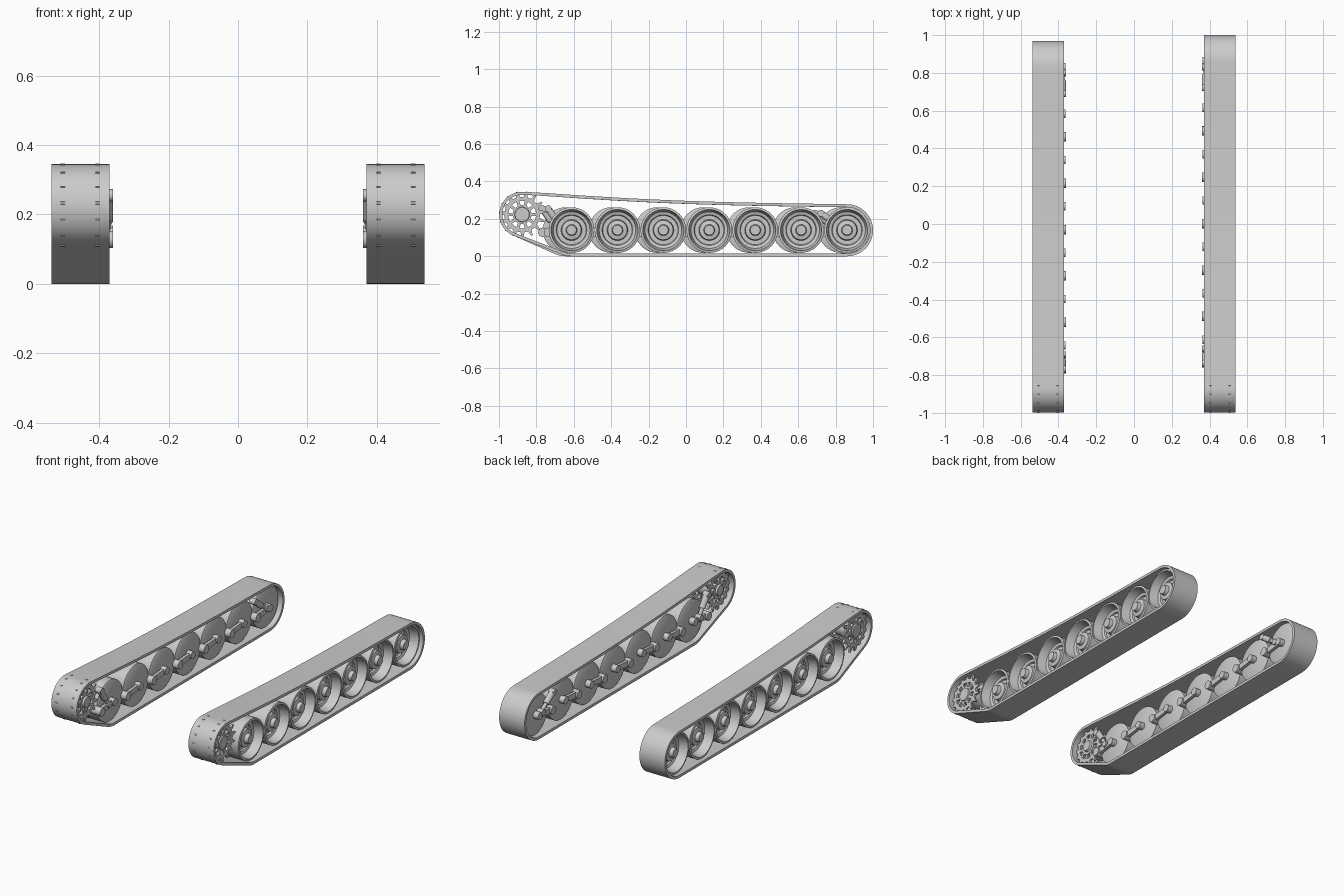
import bpy, bmesh, math
from mathutils import Vector, Matrix

if "Cube" in bpy.data.objects:
    bpy.data.objects.remove(bpy.data.objects["Cube"])

grey = bpy.data.materials.new("plain_grey")
grey.use_nodes = True
grey.diffuse_color = (0.6, 0.6, 0.6, 1)
grey.node_tree.nodes["Principled BSDF"].inputs["Base Color"].default_value = (0.6, 0.6, 0.6, 1)

SPACING, WHEELS = 0.2455, 7
WHEEL_Z, WHEEL_R = 0.14, 0.122
SPROCKET = Vector((-0.876, 0.223))
SPROCKET_R, TURN_R, BELT = 0.122, 0.139, 0.016


def finish(bm, name, angle=30):
    bmesh.ops.recalc_face_normals(bm, faces=bm.faces)
    mesh = bpy.data.meshes.new(name)
    bm.to_mesh(mesh)
    bm.free()
    obj = bpy.data.objects.new(name, mesh)
    mesh.materials.append(grey)
    bpy.context.collection.objects.link(obj)
    bpy.ops.object.select_all(action='DESELECT')
    obj.select_set(True)
    bpy.context.view_layer.objects.active = obj
    bpy.ops.object.shade_smooth_by_angle(angle=math.radians(angle))
    return obj


def lathe(bm, profile, side, y, z, steps=40):
    """Spin (radius, x) points about the axle at (y, z)."""
    verts = [bm.verts.new((side * x, y + r, z)) for r, x in profile]
    edges = [bm.edges.new(pair) for pair in zip(verts, verts[1:])]
    bmesh.ops.spin(bm, geom=verts + edges, cent=(0, y, z), axis=(1, 0, 0),
                   angle=math.tau, steps=steps, use_duplicate=False)
    bmesh.ops.remove_doubles(bm, verts=bm.verts, dist=0.0001)


def rod(bm, a, b, r, sides=16):
    """Capped cylinder between two points."""
    a, b = Vector(a), Vector(b)
    turn = (b - a).to_track_quat('Z', 'Y').to_matrix().to_4x4()
    bmesh.ops.create_cone(bm, cap_ends=True, segments=sides, radius1=r, radius2=r,
                          depth=(b - a).length,
                          matrix=Matrix.Translation((a + b) / 2) @ turn)


def prism(bm, outline, side, x0, x1):
    """Extrude a (y, z) outline across x."""
    face = bm.faces.new([bm.verts.new((side * x0, y, z)) for y, z in outline])
    out = bmesh.ops.extrude_face_region(bm, geom=[face])["geom"]
    bmesh.ops.translate(bm, vec=(side * (x1 - x0), 0, 0),
                        verts=[v for v in out if isinstance(v, bmesh.types.BMVert)])


def arc(c, r, a0, a1, n):
    angles = [a0 + (a1 - a0) * i / n for i in range(n + 1)]
    return [(c[0] + r * math.cos(a), c[1] + r * math.sin(a)) for a in angles]


def belt_path(first, last, inset):
    """Closed run around sprocket, sagging top, rear wheel and ground."""
    front, rear = Vector((first, TURN_R)), Vector((last, TURN_R))
    d = SPROCKET - front
    lean = math.atan2(d.y, d.x) + math.acos((TURN_R - SPROCKET_R) / d.length)
    path = arc(SPROCKET, SPROCKET_R - inset, lean, math.radians(86), 28)
    y0, z0 = SPROCKET.x + 0.03, SPROCKET.y + SPROCKET_R
    for i in range(1, 16):
        t = i / 16
        sag = 0.03 * math.sin(math.pi * t) * (1 - 0.3 * t)
        z = z0 + (2 * TURN_R - z0) * t - sag * 0.6
        path.append((y0 + (last - y0) * t, z - inset))
    path += arc(rear, TURN_R - inset, math.pi / 2, -math.pi / 2, 28)
    path += arc(front, TURN_R - inset, math.pi * 1.5, lean, 5)
    return path


def build_belt(side, tag, first, last):
    bm = bmesh.new()
    loops = []
    for inset, x in ((0, 0.37), (0, 0.538), (BELT, 0.538), (BELT, 0.37)):
        loops.append([bm.verts.new((side * x, y, z)) for y, z in belt_path(first, last, inset)])
    n = len(loops[0])
    for a, b in zip(loops, loops[1:] + loops[:1]):
        for i in range(n):
            j = (i + 1) % n
            bm.faces.new((a[i], a[j], b[j], b[i]))
    finish(bm, tag + "_track_belt")


def build_wheel(side, tag, number, y):
    # dished wheel with raised hub and axle cap
    bm = bmesh.new()
    lathe(bm, [(0, 0.395), (0.112, 0.395), (WHEEL_R, 0.40), (WHEEL_R, 0.515),
               (0.110, 0.518), (0.104, 0.49), (0.098, 0.465), (0.082, 0.46),
               (0.078, 0.45), (0.056, 0.45), (0.052, 0.485), (0.03, 0.49),
               (0.026, 0.512), (0, 0.512)], side, y, WHEEL_Z)
    finish(bm, f"{tag}_road_wheel_{number}")


def build_arm(side, tag, number, y):
    # swing arm: axle boss, pivot boss and a tapered bar joining them
    bm = bmesh.new()
    py, pz = y - 0.123, WHEEL_Z - 0.012
    rod(bm, (side * 0.362, y, WHEEL_Z), (side * 0.40, y, WHEEL_Z), 0.022)
    rod(bm, (side * 0.36, py, pz), (side * 0.42, py, pz), 0.025)
    prism(bm, [(y, WHEEL_Z + 0.014), (y, WHEEL_Z - 0.014),
               (py, pz - 0.018), (py, pz + 0.018)], side, 0.37, 0.388)
    finish(bm, f"{tag}_swing_arm_{number}")


def build_damper(side, tag, place, low, high):
    # two-stage damper with an eye at each end
    bm = bmesh.new()
    x = side * 0.378
    a, b = Vector((x, *low)), Vector((x, *high))
    rod(bm, a, b, 0.011)
    rod(bm, a.lerp(b, 0.4), a.lerp(b, 0.95), 0.018)
    for p in (a, b):
        rod(bm, p - Vector((0.018, 0, 0)), p + Vector((0.018, 0, 0)), 0.018)
    finish(bm, f"{tag}_{place}_damper")


def build_sprocket(side, tag):
    y, z = SPROCKET
    bm = bmesh.new()
    for x in (0.405, 0.505):
        lo, hi = x - 0.006, x + 0.006
        # toothed outer ring
        lathe(bm, [(0.074, lo), (0.095, lo), (0.095, hi), (0.074, hi), (0.074, lo)], side, y, z)
        for i in range(15):
            a = math.tau * (i + 0.3) / 15
            tooth = [(0.092, -0.011), (0.112, -0.007), (0.125, -0.003),
                     (0.125, 0.003), (0.112, 0.007), (0.092, 0.011)]
            prism(bm, [(y + r * math.cos(a) - w * math.sin(a),
                        z + r * math.sin(a) + w * math.cos(a)) for r, w in tooth], side, lo, hi)
        # spokes between hub and ring
        for i in range(10):
            a = math.tau * i / 10
            prism(bm, [(y + r * math.cos(a) - w * math.sin(a),
                        z + r * math.sin(a) + w * math.cos(a))
                       for r, w in ((0.045, -0.008), (0.077, -0.008), (0.077, 0.008), (0.045, 0.008))],
                  side, lo, hi)
    # hub drum
    lathe(bm, [(0, 0.385), (0.03, 0.385), (0.034, 0.396), (0.05, 0.396), (0.05, 0.511),
               (0.04, 0.511), (0.038, 0.518), (0, 0.518)], side, y, z)
    finish(bm, tag + "_drive_sprocket")


# the right running gear sits slightly further forward than the left
for side, tag, first in ((1, "left", -0.612), (-1, "right", -0.643)):
    last = first + SPACING * (WHEELS - 1)
    build_belt(side, tag, first, last)
    build_sprocket(side, tag)
    for k in range(WHEELS):
        build_wheel(side, tag, k + 1, first + k * SPACING)
        build_arm(side, tag, k + 1, first + k * SPACING)
    build_damper(side, tag, "front", (first - 0.05, 0.145), (first - 0.125, 0.255))
    build_damper(side, tag, "rear", (last - 0.03, 0.15), (last - 0.14, 0.23))
